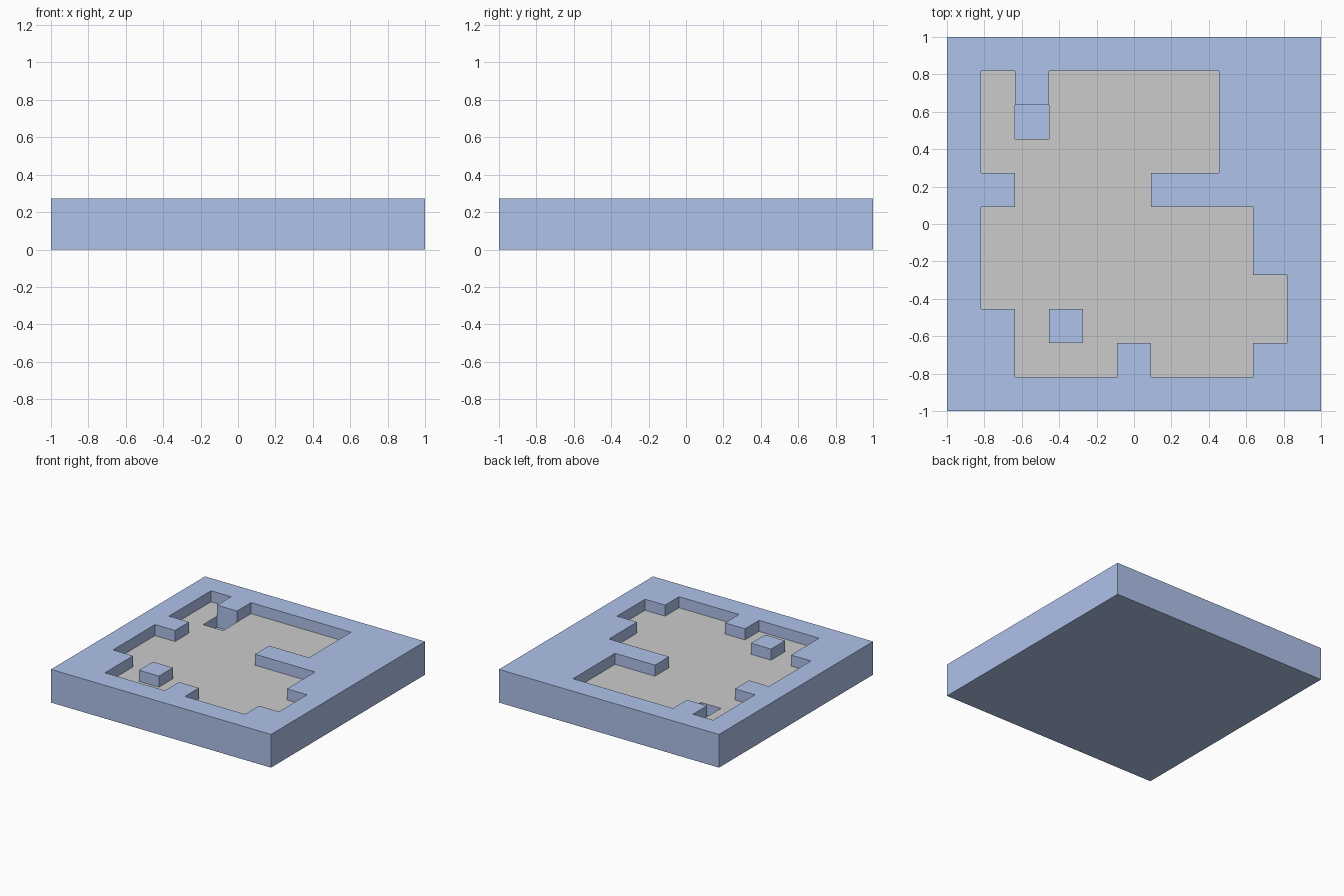
import bpy, bmesh, math
from mathutils import Vector

if "Cube" in bpy.data.objects:
    bpy.data.objects.remove(bpy.data.objects["Cube"])

# Plan of the room, back row first: '#' wall, '.' floor, 'o' pit
PLAN = [
    "###########",
    "#.#.....###",
    "#.o.....###",
    "#.......###",
    "##....#####",
    "#........##",
    "#........##",
    "#.........#",
    "##.#......#",
    "##...#...##",
    "###########",
]
LAYERS = {"#": 3, ".": 2, "o": 1}
N = len(PLAN)
CELL = 2 / N
STEP = CELL / 2
SIZE = Vector((CELL, CELL, STEP))


def filled(i, j, k):
    return 0 <= i < N and 0 <= j < N and 0 <= k < LAYERS[PLAN[N - 1 - j][i]]


def material(name, rgb):
    mat = bpy.data.materials.new(name)
    mat.diffuse_color = (*rgb, 1)
    mat.use_nodes = True
    mat.node_tree.nodes["Principled BSDF"].inputs["Base Color"].default_value = mat.diffuse_color
    return mat


# Exposed faces of the stepped block; floor tops use the second material
bm = bmesh.new()
for i in range(N):
    for j in range(N):
        for k in range(3):
            if not filled(i, j, k):
                continue
            corner = Vector((-1 + i * CELL, -1 + j * CELL, k * STEP))
            for axis in range(3):
                for sign in (-1, 1):
                    n = [0, 0, 0]
                    n[axis] = sign
                    if filled(i + n[0], j + n[1], k + n[2]):
                        continue
                    u, v = (axis + 1) % 3, (axis + 2) % 3
                    quad = []
                    for a, b in ((0, 0), (1, 0), (1, 1), (0, 1)):
                        p = corner.copy()
                        p[axis] += SIZE[axis] * (sign > 0)
                        p[u] += SIZE[u] * a
                        p[v] += SIZE[v] * b
                        quad.append(bm.verts.new(p))
                    face = bm.faces.new(quad if sign > 0 else quad[::-1])
                    face.material_index = int(axis == 2 and sign > 0 and k == 1)

# Weld the cells and merge flat areas into large faces
bmesh.ops.remove_doubles(bm, verts=bm.verts, dist=1e-4)
bmesh.ops.dissolve_limit(bm, angle_limit=math.radians(1), verts=bm.verts,
                         edges=bm.edges, delimit={"MATERIAL"})

mesh = bpy.data.meshes.new("room_block")
bm.to_mesh(mesh)
bm.free()
mesh.materials.append(material("wall_blue", (0.43, 0.54, 0.82)))
mesh.materials.append(material("floor_grey", (0.8, 0.8, 0.8)))
room = bpy.data.objects.new("room_block", mesh)
bpy.context.collection.objects.link(room)
